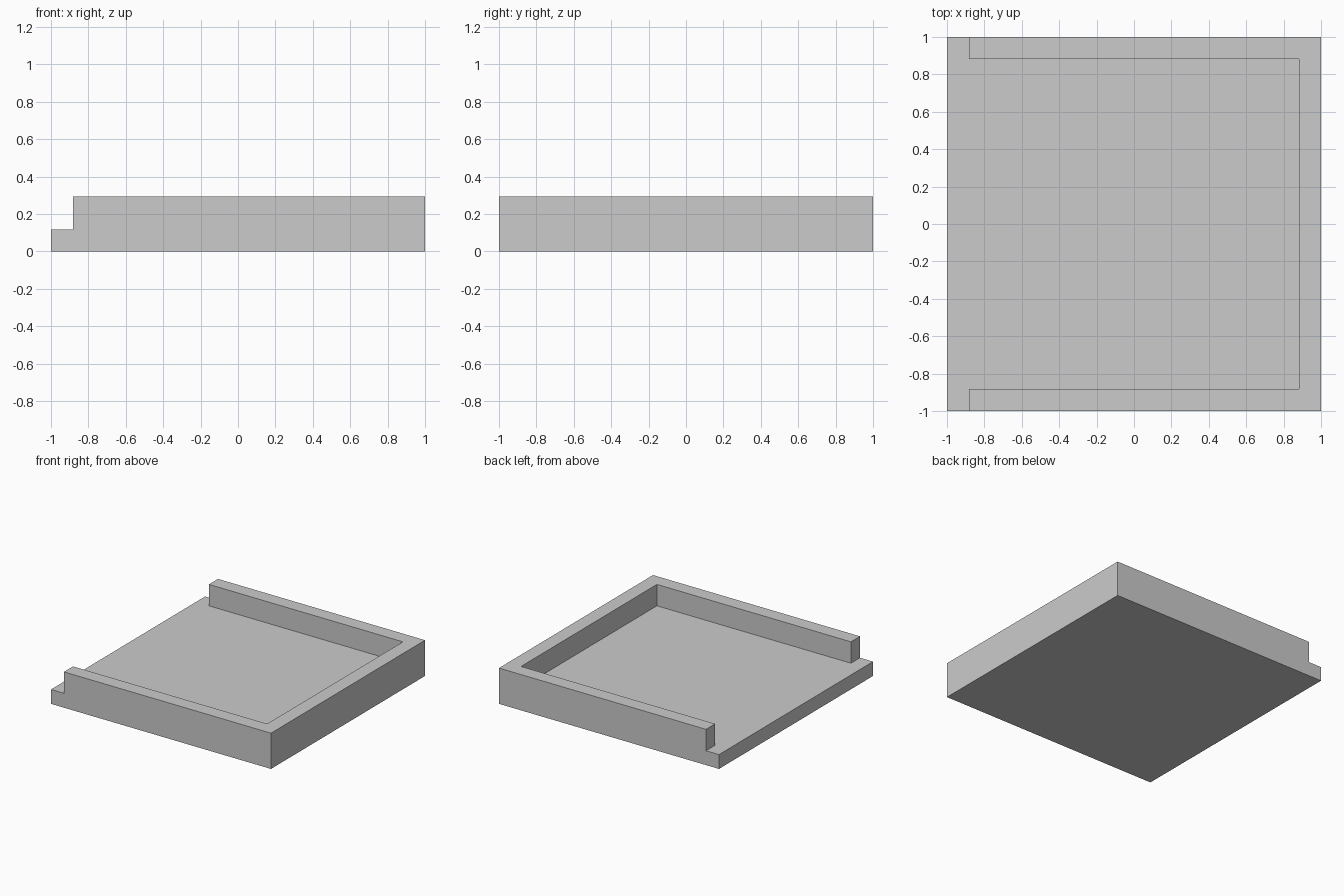
import bpy
import bmesh

if "Cube" in bpy.data.objects:
    bpy.data.objects.remove(bpy.data.objects["Cube"], do_unlink=True)

HALF = 1.0        # half the tray's side
HEIGHT = 0.294    # top of the rim
FLOOR = 0.118     # top of the floor slab
INNER = 0.882     # inner face of the rim


def prism(name, outline, bottom, top):
    """Extrude a flat outline into a solid."""
    bm = bmesh.new()
    base = bm.faces.new([bm.verts.new((x, y, bottom)) for x, y in outline])
    side = bmesh.ops.extrude_face_region(bm, geom=[base], use_keep_orig=True)
    verts = [v for v in side["geom"] if isinstance(v, bmesh.types.BMVert)]
    bmesh.ops.translate(bm, verts=verts, vec=(0, 0, top - bottom))
    bmesh.ops.recalc_face_normals(bm, faces=bm.faces)
    mesh = bpy.data.meshes.new(name)
    bm.to_mesh(mesh)
    bm.free()
    obj = bpy.data.objects.new(name, mesh)
    bpy.context.collection.objects.link(obj)
    return obj


# Plain grey material
grey = bpy.data.materials.new("plain_grey")
grey.use_nodes = True
color = (0.6, 0.6, 0.6, 1)
grey.diffuse_color = color
grey.node_tree.nodes["Principled BSDF"].inputs["Base Color"].default_value = color

# Solid square block
tray = prism("open_sided_tray",
             [(-HALF, -HALF), (HALF, -HALF), (HALF, HALF), (-HALF, HALF)],
             0, HEIGHT)
tray.data.materials.append(grey)

# T-shaped cutter: the pocket plus the full-width open strip on the -x side
OUT = HALF + 0.2
half_t = [(INNER, INNER), (-INNER, INNER), (-INNER, OUT), (-OUT, OUT)]
cutter = prism("pocket_cutter",
               half_t + [(x, -y) for x, y in reversed(half_t)],
               FLOOR, HEIGHT + 0.2)
cutter.hide_render = True

# Carve the pocket, then discard the cutter
carve = tray.modifiers.new("carve_pocket", "BOOLEAN")
carve.operation = "DIFFERENCE"
carve.solver = "EXACT"
carve.object = cutter
bpy.context.view_layer.objects.active = tray
bpy.ops.object.modifier_apply(modifier=carve.name)
bpy.data.objects.remove(cutter, do_unlink=True)
